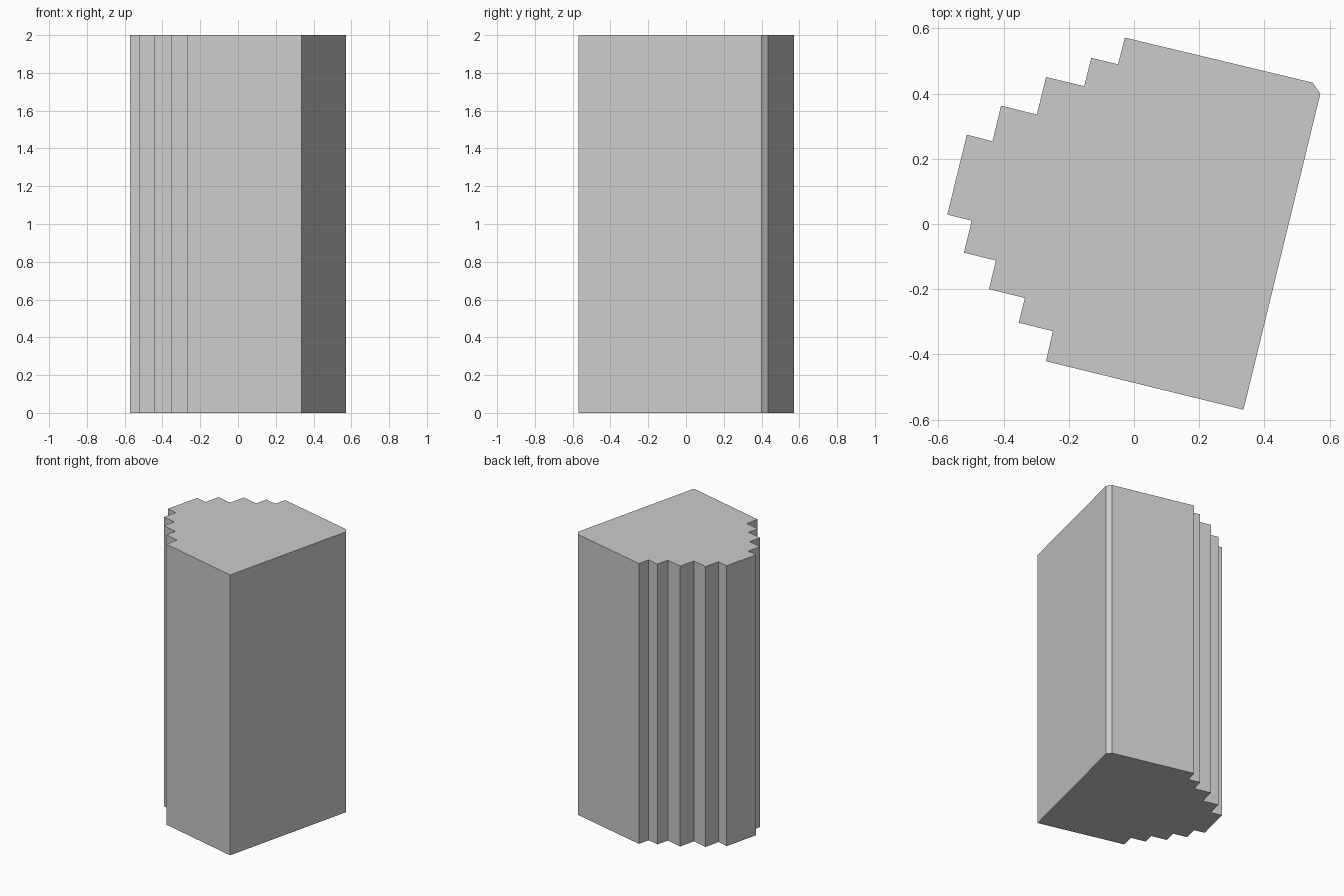
import bpy, bmesh

if "Cube" in bpy.data.objects:
    bpy.data.objects.remove(bpy.data.objects["Cube"])

HEIGHT = 2.0

# Plan outline: straight walls on the right, staggered steps on the left
wall_corners = [(-0.27, -0.421), (0.336, -0.57), (0.572, 0.4),
                (0.548, 0.434), (-0.028, 0.572)]
back_steps = [(-0.049, 0.49), (-0.131, 0.51), (-0.153, 0.423), (-0.27, 0.451),
              (-0.298, 0.336), (-0.408, 0.363), (-0.434, 0.254), (-0.513, 0.274)]
front_steps = [(-0.573, 0.029), (-0.498, 0.01), (-0.522, -0.088), (-0.424, -0.112),
               (-0.445, -0.2), (-0.335, -0.227), (-0.354, -0.303), (-0.249, -0.329)]
outline = wall_corners + back_steps + front_steps

# Extrude the outline into a tower
bm = bmesh.new()
base = bm.faces.new([bm.verts.new((x, y, 0)) for x, y in outline])
ext = bmesh.ops.extrude_face_region(bm, geom=[base], use_keep_orig=True)
top = [v for v in ext["geom"] if isinstance(v, bmesh.types.BMVert)]
bmesh.ops.translate(bm, verts=top, vec=(0, 0, HEIGHT))
bmesh.ops.recalc_face_normals(bm, faces=bm.faces)

mesh = bpy.data.meshes.new("stepped_tower")
bm.to_mesh(mesh)
bm.free()
tower = bpy.data.objects.new("stepped_tower", mesh)
bpy.context.collection.objects.link(tower)
